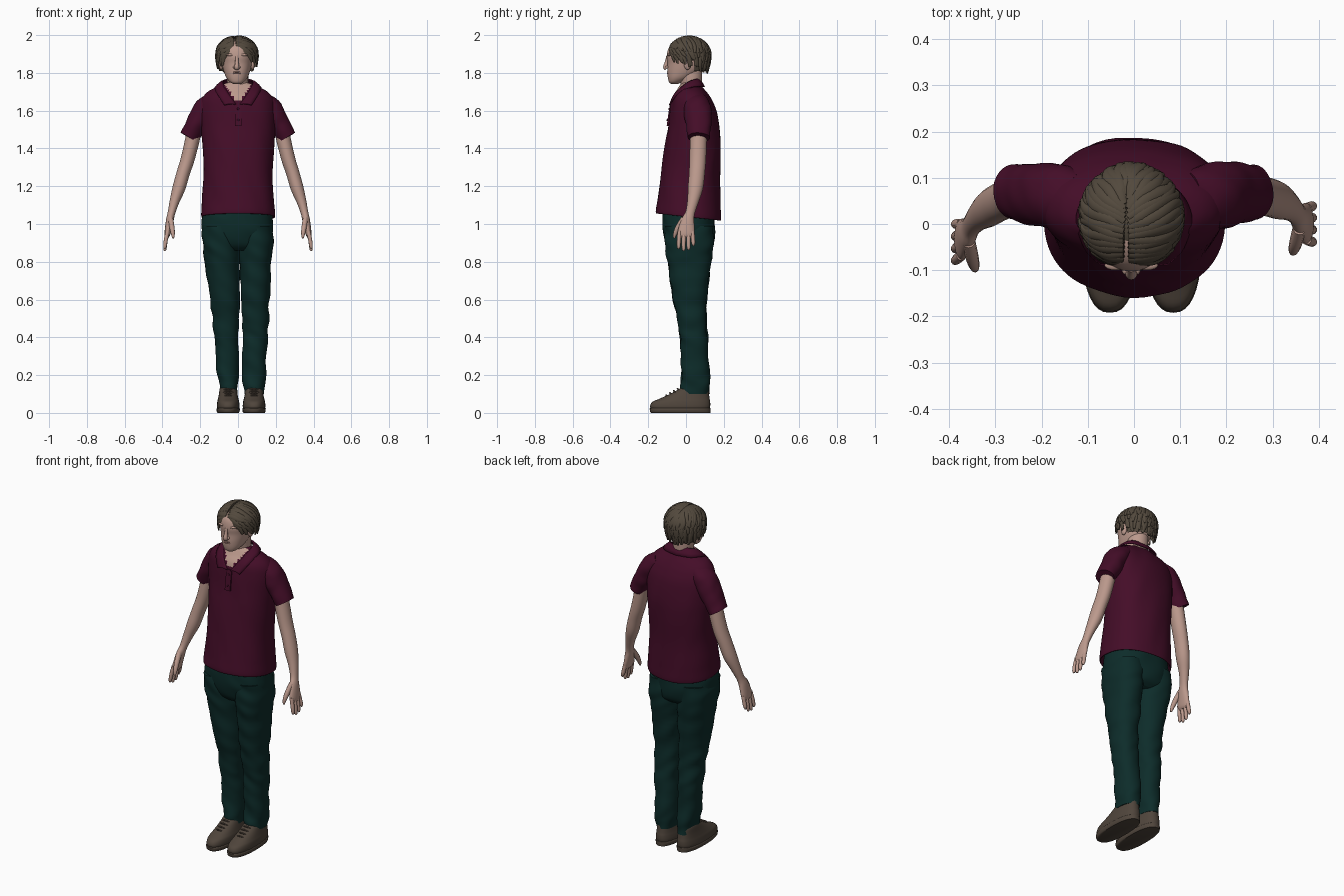
import bpy, bmesh, math, random
from mathutils import Vector, noise

if "Cube" in bpy.data.objects:
    bpy.data.objects.remove(bpy.data.objects["Cube"])

random.seed(4)


def material(name, rgb):
    m = bpy.data.materials.new(name)
    m.diffuse_color = (*rgb, 1)
    m.use_nodes = True
    m.node_tree.nodes["Principled BSDF"].inputs["Base Color"].default_value = m.diffuse_color
    return m


SKIN = material("skin", (0.50, 0.32, 0.265))
LIPS = material("lips", (0.40, 0.22, 0.19))
SHIRT = material("maroon cloth", (0.058, 0.004, 0.021))
PANTS = material("dark green denim", (0.004, 0.025, 0.023))
HAIR = material("brown hair", (0.085, 0.066, 0.046))
SHOE = material("brown leather", (0.080, 0.060, 0.045))


def spline(rows, sub):
    """Catmull-Rom interpolation of equal-length tuples."""
    out = []
    for i in range(len(rows) - 1):
        a, b, c, d = (rows[max(i - 1, 0)], rows[i], rows[i + 1], rows[min(i + 2, len(rows) - 1)])
        for k in range(sub):
            t = k / sub
            out.append([0.5 * (2 * q + (r - p) * t + (2 * p - 5 * q + 4 * r - s) * t * t
                               + (3 * q - p - 3 * r + s) * t ** 3) for p, q, r, s in zip(a, b, c, d)])
    return out + [list(rows[-1])]


def skin(bm, rings, caps=True, loop=True):
    vs = [[bm.verts.new(p) for p in r] for r in rings]
    n = len(vs[0])
    for a, b in zip(vs, vs[1:]):
        for i in range(n if loop else n - 1):
            j = (i + 1) % n
            bm.faces.new((a[i], a[j], b[j], b[i]))
    if caps:
        bm.faces.new(vs[0][::-1])
        bm.faces.new(vs[-1])


def part(name, bm, *mats):
    bmesh.ops.recalc_face_normals(bm, faces=bm.faces[:])
    me = bpy.data.meshes.new(name)
    bm.to_mesh(me)
    bm.free()
    for m in mats:
        me.materials.append(m)
    ob = bpy.data.objects.new(name, me)
    bpy.context.collection.objects.link(ob)
    bpy.ops.object.select_all(action='DESELECT')
    ob.select_set(True)
    bpy.context.view_layer.objects.active = ob
    bpy.ops.object.shade_smooth_by_angle(angle=math.radians(45))
    return ob


def loft(bm, rows, n=40, sub=6, power=2.0, tilt=0.0, bump=0.0, freq=(9, 9, 16)):
    """Stack of horizontal sections; row = z, y front, y back, x left, x right."""
    rings = []
    for z, y0, y1, x0, x1 in spline(rows, sub):
        ring = []
        for i in range(n):
            a = 2 * math.pi * i / n
            c, s = math.cos(a), math.sin(a)
            ex = math.copysign(abs(c) ** (2 / power), c)
            ey = math.copysign(abs(s) ** (2 / power), s)
            p = Vector(((x0 + x1) / 2 + ex * (x1 - x0) / 2, (y0 + y1) / 2 + ey * (y1 - y0) / 2, z))
            p.z += tilt * (p.y - (y0 + y1) / 2)
            w = bump * noise.noise(Vector((p.x * freq[0], p.y * freq[1], p.z * freq[2] + p.x * 9)))
            ring.append(p + Vector((c, s, 0)) * w)
        rings.append(ring)
    skin(bm, rings)


def tube(bm, rows, ref=(0, 1, 0), n=12, sub=4, bump=0.0):
    """Tapered tube; row = x, y, z, radius along ref, radius across it."""
    pts = spline(rows, sub)
    rings = []
    for i, r in enumerate(pts):
        c = Vector(r[:3])
        d = (Vector(pts[min(i + 1, len(pts) - 1)][:3]) - Vector(pts[max(i - 1, 0)][:3])).normalized()
        u = Vector(ref)
        u = (u - d * u.dot(d)).normalized()
        v = d.cross(u)
        ring = []
        for k in range(n):
            a = 2 * math.pi * k / n
            o = u * math.cos(a) * r[3] + v * math.sin(a) * r[4]
            ring.append(c + o * (1 + bump * noise.noise((c + o) * 18)))
        rings.append(ring)
    skin(bm, rings)


def ball(bm, c, r):
    vs = bmesh.ops.create_uvsphere(bm, u_segments=16, v_segments=10, radius=1)["verts"]
    for v in vs:
        v.co = Vector(c) + Vector(a * b for a, b in zip(v.co, r))


# Shirt body, with the open neck coloured as skin
bm = bmesh.new()
torso = [(1.07, -.14, .165, .17), (1.038, -.152, .18, .192), (1.05, -.158, .186, .198), (1.12, -.148, .183, .193),
         (1.25, -.13, .18, .185), (1.4, -.112, .186, .188), (1.5, -.096, .183, .195), (1.6, -.082, .165, .2),
         (1.66, -.069, .14, .19), (1.70, -.046, .113, .158), (1.73, -.03, .085, .1), (1.745, -.02, .07, .062)]
loft(bm, [(z, a, b, -w, w) for z, a, b, w in torso], n=72, sub=8, power=2.2, tilt=-.11, bump=.006, freq=(9, 9, 5))
for f in bm.faces:
    c = f.calc_center_median()
    f.material_index = int(c.y < 0 and c.z > 1.637 and abs(c.x) < (c.z - 1.637) * .7)
part("shirt_body", bm, SHIRT, SKIN)

# Collar
bm = bmesh.new()
upper = spline([(0, .066, 1.77), (.06, .052, 1.768), (.08, .005, 1.75), (.05, -.06, 1.692), (.008, -.087, 1.632)], 6)
lower = spline([(0, .1, 1.728), (.085, .082, 1.73), (.125, .02, 1.724), (.108, -.053, 1.685), (.072, -.09, 1.63)], 6)
rings = []
for u, l in zip(upper, lower):
    u, l = Vector(u), Vector(l)
    rings.append([u, u.lerp(l, .3) + Vector((0, 0, .006)), u.lerp(l, .7) + Vector((0, 0, .005)), l])
rings = [[Vector((-p.x, p.y, p.z)) for p in r] for r in rings[:0:-1]] + rings
skin(bm, rings, caps=False, loop=False)
ob = part("collar", bm, SHIRT)
mod = ob.modifiers.new("thickness", 'SOLIDIFY')
mod.thickness = .007

# Button placket
bm = bmesh.new()
skin(bm, [[(x, y + d, z) for x, d in ((-.016, .01), (-.016, -.005), (.018, -.005), (.018, .01))]
          for z, y in ((1.638, -.08), (1.58, -.089), (1.52, -.097))])
for z, y in ((1.61, -.09), (1.55, -.1)):
    ball(bm, (.001, y, z), (.006, .003, .006))
part("placket", bm, SHIRT)

# Sleeves, arms and hands (the left hand hangs a little further forward)
for side, s, fwd in (("left", -1, -.035), ("right", 1, 0)):
    def place(rows):
        return [(s * r[0], r[1] + fwd * max(0, 1.4 - r[2]) / .45, *r[2:]) for r in rows]
    bm = bmesh.new()
    tube(bm, place([(.12, .052, 1.655, .06, .045), (.172, .06, 1.612, .072, .06), (.214, .065, 1.54, .068, .057),
                    (.25, .068, 1.475, .06, .052), (.26, .068, 1.458, .059, .05)]), n=32, sub=6, bump=.08)
    part(side + "_sleeve", bm, SHIRT)

    bm = bmesh.new()
    tube(bm, place([(.22, .068, 1.54, .045, .04), (.262, .063, 1.36, .044, .037), (.29, .058, 1.27, .042, .035),
                    (.313, .05, 1.19, .04, .034), (.336, .037, 1.12, .03, .026), (.352, .022, 1.06, .025, .02),
                    (.361, .01, 1.02, .034, .02), (.371, .002, .965, .044, .017), (.375, .001, .94, .041, .014),
                    (.377, .001, .928, .034, .008)]), n=24, sub=5)
    for y, z in ((-.034, .868), (-.011, .857), (.012, .862), (.034, .884)):
        tube(bm, place([(.373, y, .96, .011, .011), (.382, y * 1.1, .915, .0115, .011),
                        (.387, y * 1.15, z + .012, .0095, .009), (.387, y * 1.15, z, .004, .004)]), n=10)
    tube(bm, place([(.357, -.01, 1.03, .016, .014), (.35, -.04, .985, .015, .014), (.345, -.057, .95, .011, .011),
                    (.343, -.063, .925, .005, .005)]), n=10)
    part(side + "_arm_and_hand", bm, SKIN)

# Trousers: seat and two legs
bm = bmesh.new()
loft(bm, [(1.12, -.11, .15, -.17, .165), (1.04, -.126, .152, -.188, .182), (.95, -.12, .152, -.192, .186),
          (.89, -.1, .14, -.17, .165), (.86, -.07, .11, -.11, .12)], n=56, power=2.3, bump=.006)
part("trouser_seat", bm, PANTS)
legs = {"left": [(-.188, -.005), (-.19, .006), (-.178, .009), (-.148, .01), (-.13, .006), (-.124, .004),
                 (-.112, 0), (-.1, 0), (-.092, .002)],
        "right": [(.005, .182), (.004, .186), (.008, .18), (.016, .166), (.02, .16), (.022, .159),
                  (.026, .149), (.028, .144), (.03, .138)]}
depth = [(.99, -.115, .148), (.9, -.112, .146), (.8, -.1, .135), (.6, -.066, .11), (.45, -.038, .112),
         (.38, -.03, .116), (.2, -.022, .122), (.14, -.028, .126), (.1, -.024, .126)]
for side, xs in legs.items():
    bm = bmesh.new()
    loft(bm, [d + x for d, x in zip(depth, xs)], n=36, sub=8, power=2.2, bump=.011, freq=(8, 8, 15))
    part(side + "_trouser_leg", bm, PANTS)

# Shoes with soles and laces
for side, cx in (("left", -.052), ("right", .085)):
    bm = bmesh.new()
    loft(bm, [(z, a, b, cx - w, cx + w) for z, a, b, w in
              ((.015, -.183, .122, .056), (.035, -.19, .128, .06), (.058, -.178, .128, .058), (.075, -.14, .125, .054),
               (.1, -.085, .122, .049), (.128, -.035, .12, .045), (.14, -.02, .115, .042))], n=36, sub=4, power=2.4)
    loft(bm, [(z, a, .13, cx - w, cx + w) for z, a, w in ((0, -.184, .056), (.006, -.19, .06), (.022, -.192, .062),
                                                         (.026, -.186, .057))], n=36, sub=2, power=2.4)
    for y, z in ((-.105, .094), (-.085, .105), (-.065, .117), (-.045, .128)):
        tube(bm, [(cx - .028, y + .012, z - .012, .004, .004), (cx, y, z, .005, .005),
                  (cx + .028, y + .012, z - .012, .004, .004)], n=6, sub=3)
    part(side + "_shoe", bm, SHOE)

# Head, neck, nose and ears
HX = -.006
bm = bmesh.new()
loft(bm, [(z, a, b, HX - w, HX + w) for z, a, b, w in
          ((1.742, -.08, -.04, .02), (1.752, -.09, -.02, .037), (1.775, -.096, .03, .056), (1.81, -.099, .08, .07),
           (1.85, -.098, .1, .079), (1.89, -.102, .108, .084), (1.935, -.09, .1, .08), (1.965, -.055, .08, .06),
           (1.975, -.02, .05, .03))], n=40, sub=5, power=2.2)
loft(bm, [(1.65, -.03, .1, -.08, .08), (1.70, -.032, .09, -.062, .062), (1.74, -.028, .084, -.057, .055),
          (1.79, -.04, .085, -.06, .054), (1.83, -.04, .085, -.06, .05)], n=28, power=2)
tube(bm, [(HX, -.096, 1.89, .008, .008), (HX, -.102, 1.86, .009, .009), (HX, -.108, 1.832, .013, .013),
          (HX, -.103, 1.822, .01, .013)], n=12)
for s in (-1, 1):
    ball(bm, (HX + s * .011, -.1, 1.83), (.009, .01, .008))
    ball(bm, (HX + s * .083, .008, 1.85), (.012, .02, .034))
    ball(bm, (HX + s * .034, -.089, 1.895), (.024, .011, .007))
part("head", bm, SKIN)

# Lips
bm = bmesh.new()
for z in (1.797, 1.804):
    ball(bm, (HX, -.0945, z), (.021, .007, .0045))
part("lips", bm, LIPS)


def scalp(d, lift=0.0):
    d = d.normalized()
    return Vector((HX + d.x * (.103 + lift), .014 + d.y * (.106 + lift), 1.885 + d.z * ((.099 if d.z > 0 else .17) + lift)))


# Hair: a cap open over the face, then wavy locks from a middle parting
bm = bmesh.new()
bmesh.ops.create_uvsphere(bm, u_segments=40, v_segments=28, radius=1)
bmesh.ops.delete(bm, geom=[v for v in bm.verts if (v.co.y < -.4 and v.co.z < .55)
                           or v.co.z < (-.45 if v.co.y > .25 else -.2)], context='VERTS')
for v in bm.verts:
    v.co = scalp(v.co)
part("hair_cap", bm, HAIR)
bm = bmesh.new()
for s in (-1, 1):
    for layer in (0, 1, 2):
        for i in range(17):
            t = i / 16
            y0 = -.8 + 1.4 * t
            start = Vector((-.1 + s * .05, y0, math.sqrt(1 - y0 * y0)))
            a = math.radians(-40 + 132 * t + random.uniform(-4, 4))
            ez = -.2 - .32 * t + .3 * layer + random.uniform(-.07, .07)
            h = math.sqrt(1 - ez * ez)
            end = Vector((s * math.cos(a) * h, math.sin(a) * h, ez))
            ph = random.uniform(0, 6)
            rows = []
            for k in range(8):
                u = k / 7
                d = start.lerp(end, u).normalized()
                d += Vector((-s * math.sin(a), math.cos(a), 0)) * .06 * math.sin(u * 8 + ph) * u
                p = scalp(d, .001 + .003 * layer + .006 * u * u)
                w = .004 + .013 * math.sin(math.pi * min(1, .15 + u * .8))
                rows.append((*p, w * .55, w))
            tube(bm, rows, ref=(start + end * 2).normalized(), n=8, sub=2)
part("hair_locks", bm, HAIR)
